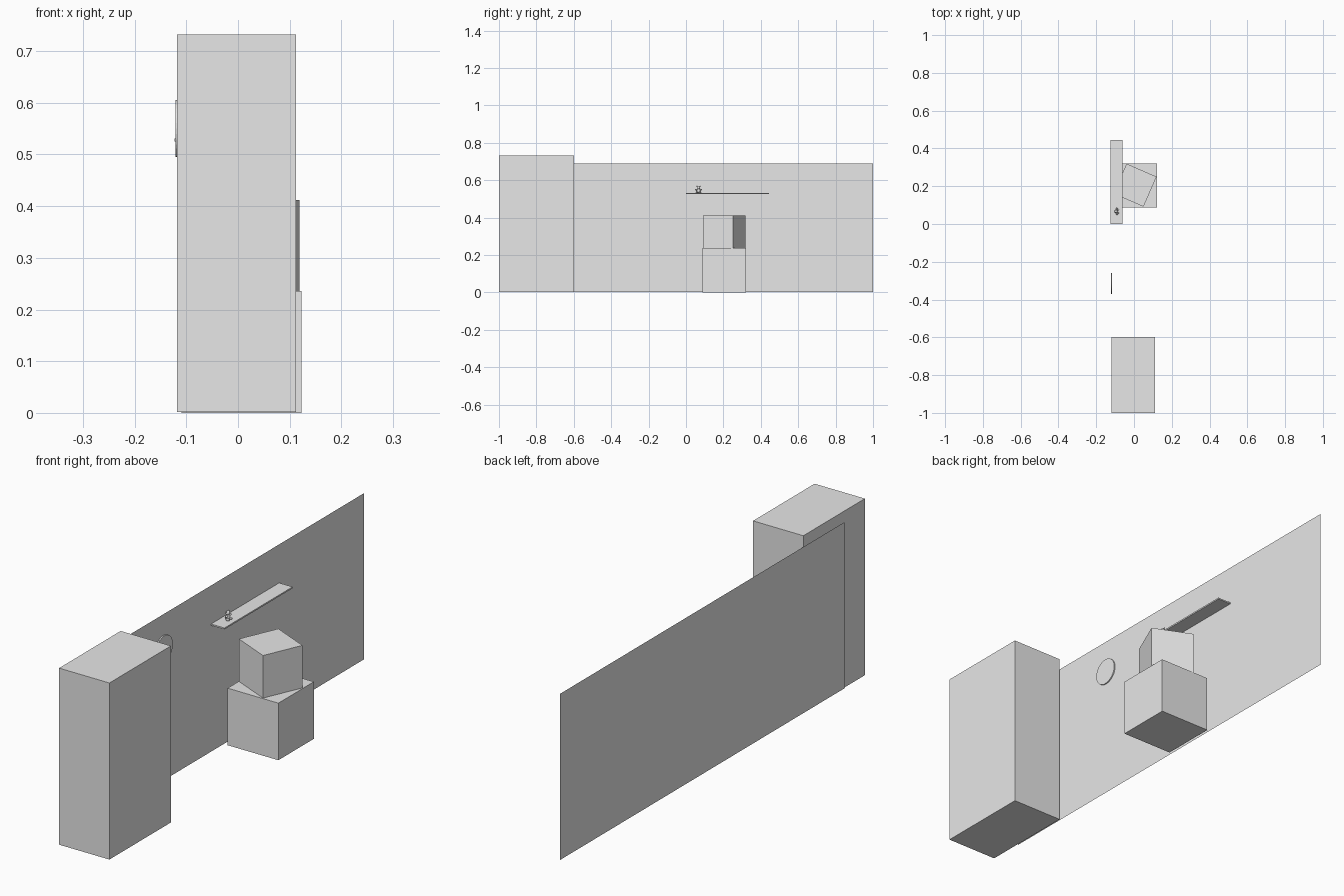
import bpy
import bmesh
import math
from mathutils import Matrix, Vector

cube = bpy.data.objects.get("Cube")
if cube:
    bpy.data.objects.remove(cube, do_unlink=True)

GREY = (0.8, 0.8, 0.8, 1.0)
grey = bpy.data.materials.new("plain_grey")
grey.use_nodes = True
grey.diffuse_color = GREY
grey.node_tree.nodes["Principled BSDF"].inputs["Base Color"].default_value = GREY


def add_object(name, bm):
    mesh = bpy.data.meshes.new(name)
    bm.to_mesh(mesh)
    bm.free()
    mesh.materials.append(grey)
    obj = bpy.data.objects.new(name, mesh)
    bpy.context.collection.objects.link(obj)
    return obj


def box(name, low, high, turn=0):
    """Box between two corners, turned about its own upright axis."""
    low, high = Vector(low), Vector(high)
    bm = bmesh.new()
    bmesh.ops.create_cube(bm, size=1, matrix=Matrix.Diagonal((*(high - low), 1)))
    obj = add_object(name, bm)
    obj.location = (low + high) / 2
    obj.rotation_euler.z = math.radians(turn)
    return obj


def ball(name, centre, size):
    bm = bmesh.new()
    bmesh.ops.create_uvsphere(bm, u_segments=12, v_segments=8, radius=1,
                              matrix=Matrix.Diagonal((*size, 1)))
    obj = add_object(name, bm)
    obj.location = centre
    for face in obj.data.polygons:
        face.use_smooth = True
    return obj


# Single-sheet wall
WALL = -0.1235
bm = bmesh.new()
bm.faces.new([bm.verts.new((WALL, y, z)) for y, z in
              ((-0.86, 0.003), (1, 0.003), (1, 0.69), (-0.86, 0.69))])
add_object("back_wall", bm)

# Tall cabinet at the front end of the wall
box("cabinet", (-0.118, -1, 0.002), (0.112, -0.598, 0.732))

# Stacked boxes, the upper one turned
box("lower_box", (-0.109, 0.088, 0), (0.123, 0.32, 0.236))
box("upper_box", (-0.081, 0.119, 0.236), (0.092, 0.292, 0.412), turn=-23.6)

# Shelf on the wall
box("shelf", (WALL + 0.0003, 0, 0.525), (-0.062, 0.445, 0.531))

# Round wall disc
bm = bmesh.new()
bmesh.ops.create_cone(bm, cap_ends=True, segments=32, radius1=0.055, radius2=0.055,
                      depth=0.005, matrix=Matrix.Rotation(math.pi / 2, 4, "Y"))
disc = add_object("wall_disc", bm)
disc.location = (-0.1185, -0.315, 0.55)

# Small sitting toy on the shelf, facing away from the wall
TOY_X, TOY_Y = -0.094, 0.067
ball("toy_body", (TOY_X, TOY_Y, 0.543), (0.010, 0.010, 0.012))
ball("toy_head", (TOY_X, TOY_Y, 0.560), (0.009, 0.009, 0.009))
for side, sign in (("left", 1), ("right", -1)):
    ball(side + "_toy_arm", (TOY_X + 0.003, TOY_Y + sign * 0.012, 0.549), (0.004, 0.008, 0.004))
    ball(side + "_toy_leg", (TOY_X + 0.006, TOY_Y + sign * 0.009, 0.535), (0.008, 0.006, 0.004))
    ball(side + "_toy_ear", (TOY_X, TOY_Y + sign * 0.007, 0.567), (0.002, 0.003, 0.003))
